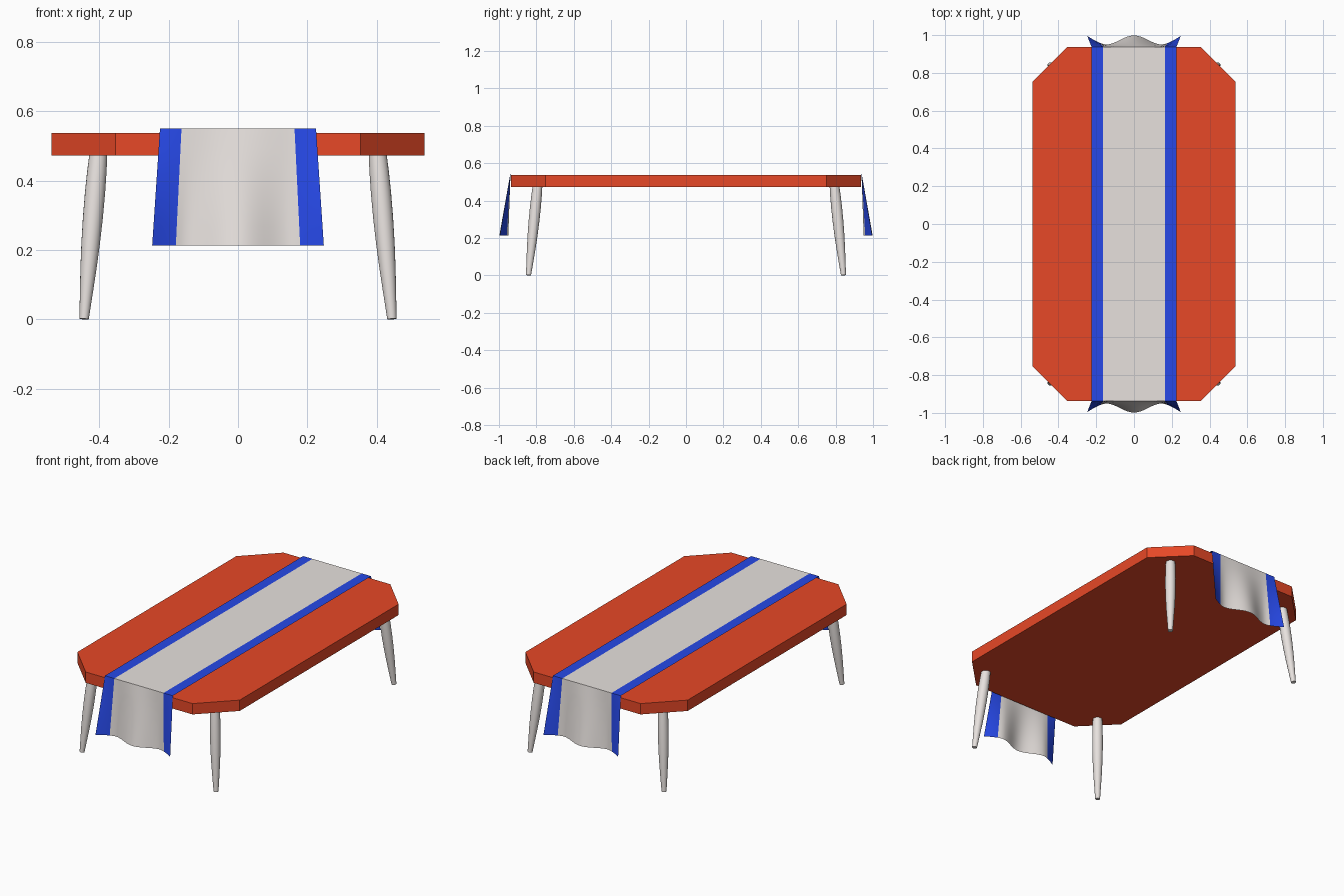
import bpy, bmesh, math
from mathutils import Vector

cube = bpy.data.objects.get("Cube")
if cube:
    bpy.data.objects.remove(cube, do_unlink=True)


def material(name, color):
    m = bpy.data.materials.new(name)
    m.use_nodes = True
    m.diffuse_color = (*color, 1)
    m.node_tree.nodes["Principled BSDF"].inputs["Base Color"].default_value = (*color, 1)
    return m


RED = material("red paint", (0.8, 0.065, 0.02))
CREAM = material("pale grey", (0.8, 0.755, 0.73))
BLUE = material("blue cloth", (0.02, 0.066, 0.8))


def finish(name, bm, mats, angle=None):
    mesh = bpy.data.meshes.new(name)
    bm.to_mesh(mesh)
    bm.free()
    for m in mats:
        mesh.materials.append(m)
    ob = bpy.data.objects.new(name, mesh)
    bpy.context.collection.objects.link(ob)
    if angle:
        bpy.ops.object.select_all(action='DESELECT')
        ob.select_set(True)
        bpy.context.view_layer.objects.active = ob
        bpy.ops.object.shade_smooth_by_angle(angle=math.radians(angle))
    return ob


# Table top: rectangle with cut corners, extruded upwards
HX, HY, CUT = 0.538, 0.936, 0.184
BOTTOM, TOP = 0.473, 0.538
bm = bmesh.new()
outline = [(HX, HY - CUT), (HX - CUT, HY), (CUT - HX, HY), (-HX, HY - CUT),
           (-HX, CUT - HY), (CUT - HX, -HY), (HX - CUT, -HY), (HX, CUT - HY)]
base = bm.faces.new([bm.verts.new((x, y, BOTTOM)) for x, y in outline])
ext = bmesh.ops.extrude_face_region(bm, geom=[base], use_keep_orig=True)
for v in ext["geom"]:
    if isinstance(v, bmesh.types.BMVert):
        v.co.z = TOP
bmesh.ops.recalc_face_normals(bm, faces=bm.faces)
finish("table_top", bm, [RED])


# Legs: swollen tapered turnings, splayed towards the corners
def leg(name, sx, sy, sides=20):
    foot = Vector((sx * 0.444, sy * 0.842, 0.001))
    head = Vector((sx * 0.402, sy * 0.793, 0.485))
    axis = head - foot
    turn = axis.to_track_quat('Z', 'Y')
    profile = [(0, 0.0135), (0.15, 0.0185), (0.3, 0.0233), (0.45, 0.0268),
               (0.6, 0.0288), (0.75, 0.0292), (0.88, 0.028), (1, 0.0255)]
    bm = bmesh.new()
    rings = []
    for t, r in profile:
        rings.append([bm.verts.new(foot + axis * t + turn @ Vector(
            (r * math.cos(a), r * math.sin(a), 0)))
            for a in (math.tau * i / sides for i in range(sides))])
    for low, high in zip(rings, rings[1:]):
        for i in range(sides):
            j = (i + 1) % sides
            bm.faces.new((low[i], low[j], high[j], high[i]))
    bm.faces.new(rings[0][::-1])
    bm.faces.new(rings[-1])
    finish(name, bm, [CREAM], 40)


for sy, end in ((-1, "front"), (1, "back")):
    for sx, side in ((1, "left"), (-1, "right")):
        leg(f"{end}_{side}_leg", sx, sy)


# Runner: one thin cloth sheet with wavy hanging ends and blue borders
HALF, STRIPE, CLOTH, HEM = 0.225, 0.163, 0.551, 0.213


def hem_y(x):
    x = abs(x)
    if x < 0.15:
        return 0.974 + 0.024 * math.cos(math.pi * x / 0.15)
    return 0.95 + 0.046 * ((x - 0.15) / 0.098) ** 1.4


inner = [STRIPE * i / 12 for i in range(-12, 13)]
outer = [STRIPE + (HALF - STRIPE) * i / 4 for i in range(1, 5)]
columns = [-x for x in reversed(outer)] + inner + outer
DROPS = 6
bm = bmesh.new()
rows = []
for sy in (-1, 1):
    part = []
    for k in range(DROPS + 1):
        t = k / DROPS
        row = []
        for x in columns:
            wide = x * (1 + 0.1 * t)
            y = 0.938 + (hem_y(x * 1.1) - 0.938) * t
            row.append(bm.verts.new((wide, sy * y, CLOTH + (HEM - CLOTH) * t)))
        part.append(row)
    rows += part[::-1] if sy < 0 else part
for a, b in zip(rows, rows[1:]):
    for i in range(len(columns) - 1):
        f = bm.faces.new((a[i], a[i + 1], b[i + 1], b[i]))
        f.material_index = int(abs(columns[i] + columns[i + 1]) / 2 > STRIPE)
finish("table_runner", bm, [CREAM, BLUE], 40)
